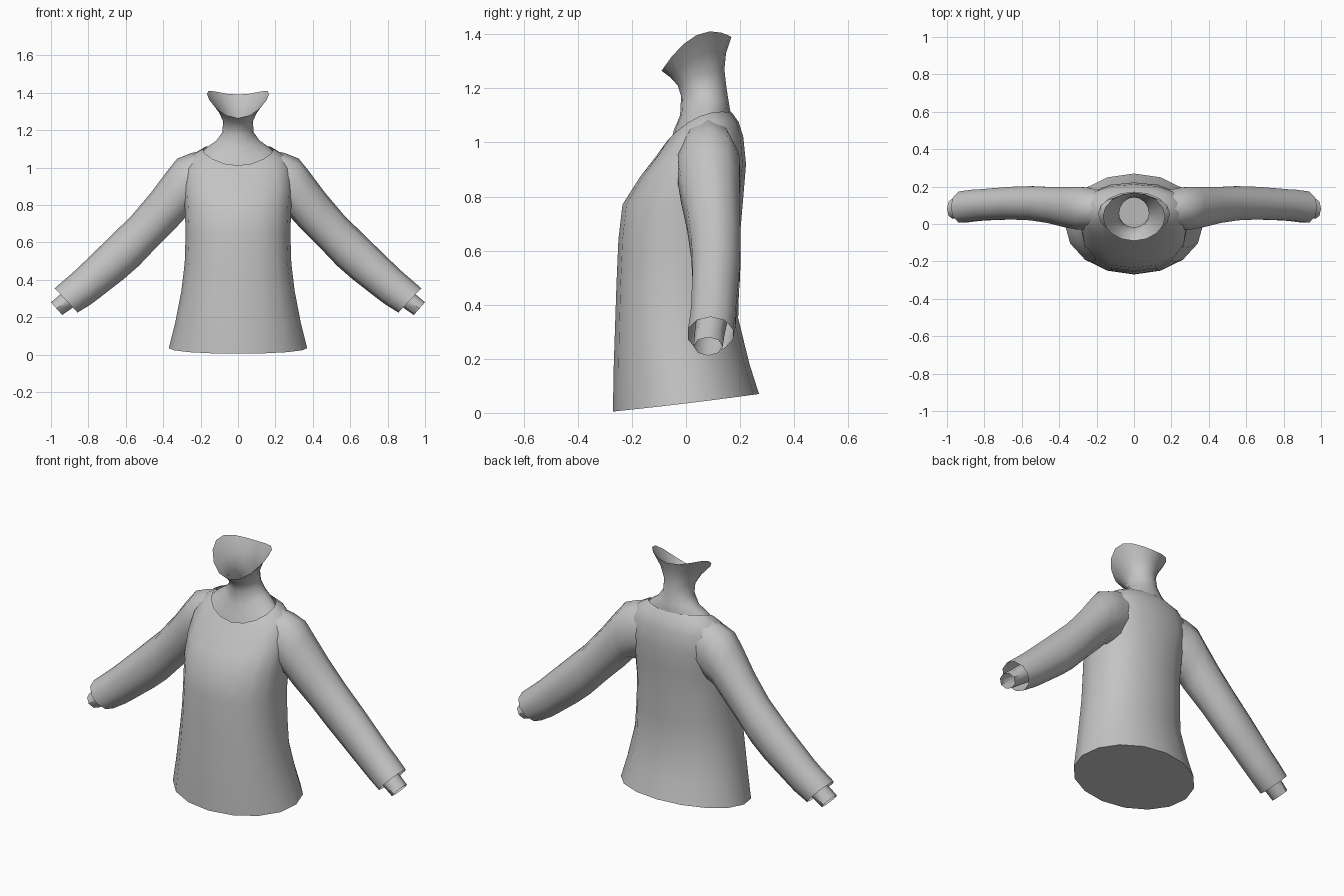
import bpy, bmesh, math

cloth = bpy.data.materials.new("plain_grey")
cloth.diffuse_color = (0.55, 0.55, 0.55, 1)


def loft(name, rings, cap_start=False, mirror=False, angle=50):
    """Skin a list of equal-length point rings."""
    bm = bmesh.new()
    loops = [[bm.verts.new(p) for p in ring] for ring in rings]
    n = len(loops[0])
    for a, b in zip(loops, loops[1:]):
        for i in range(n):
            j = (i + 1) % n
            bm.faces.new((a[i], a[j], b[j], b[i]))
    if cap_start:
        bm.faces.new(loops[0][::-1])
    bmesh.ops.recalc_face_normals(bm, faces=bm.faces)
    me = bpy.data.meshes.new(name)
    bm.to_mesh(me)
    bm.free()
    ob = bpy.data.objects.new(name, me)
    bpy.context.collection.objects.link(ob)
    me.materials.append(cloth)
    if mirror:
        ob.modifiers.new("mirror", "MIRROR").use_mirror_merge = False
    bpy.ops.object.select_all(action="DESELECT")
    ob.select_set(True)
    bpy.context.view_layer.objects.active = ob
    bpy.ops.object.shade_smooth_by_angle(angle=math.radians(angle))
    return ob


def body_ring(zf, zs, zb, w, yf, yb, n=16, power=2.0):
    """Level-ish ring: heights at front, side and back; half width; y range."""
    pts = []
    for i in range(n):
        a = 2 * math.pi * i / n
        c, s = math.cos(a), math.sin(a)
        x = math.copysign(abs(s) ** (2 / power), s)
        t = -math.copysign(abs(c) ** (2 / power), c)
        z = zs + (zb - zf) / 2 * t + ((zf + zb) / 2 - zs) * t * t
        pts.append((w * x, (yf + yb) / 2 + (yb - yf) / 2 * t, z))
    return pts


def arm_ring(ux, uz, lx, lz, y0, y1, n=10):
    """Ring across the arm: upper point, lower point and y range."""
    pts = []
    for i in range(n):
        a = 2 * math.pi * i / n
        c, s = math.cos(a) / 2, math.sin(a) / 2
        pts.append(((ux + lx) / 2 + (ux - lx) * c, (y0 + y1) / 2 + (y1 - y0) * s,
                    (uz + lz) / 2 + (uz - lz) * c))
    return pts


# Shirt body, from hem to collar
shirt = [
    (0.005, 0.035, 0.07, 0.37, -0.27, 0.27, 2.0),
    (0.15, 0.165, 0.18, 0.337, -0.268, 0.235, 2.1),
    (0.33, 0.34, 0.35, 0.303, -0.262, 0.193, 2.2),
    (0.48, 0.49, 0.50, 0.285, -0.257, 0.197, 2.3),
    (0.64, 0.65, 0.66, 0.28, -0.25, 0.20, 2.3),
    (0.77, 0.79, 0.80, 0.285, -0.235, 0.212, 2.3),
    (0.87, 0.91, 0.92, 0.29, -0.172, 0.222, 2.4),
    (0.95, 1.01, 1.02, 0.28, -0.11, 0.212, 2.4),
    (0.985, 1.07, 1.075, 0.24, -0.085, 0.195, 2.2),
    (1.012, 1.098, 1.11, 0.19, -0.065, 0.17, 2.0),
]
loft("shirt_body", [body_ring(*r[:6], power=r[6]) for r in shirt], cap_start=True)

# Sleeves, from shoulder to cuff
sleeve = [
    (0.17, 1.095, 0.20, 0.78, -0.02, 0.185),
    (0.25, 1.078, 0.24, 0.75, -0.035, 0.20),
    (0.325, 1.048, 0.28, 0.735, -0.035, 0.205),
    (0.38, 0.98, 0.33, 0.68, -0.025, 0.203),
    (0.47, 0.86, 0.44, 0.57, 0.0, 0.203),
    (0.57, 0.742, 0.53, 0.475, 0.015, 0.207),
    (0.70, 0.615, 0.61, 0.405, 0.02, 0.203),
    (0.865, 0.455, 0.745, 0.30, 0.015, 0.19),
    (0.905, 0.42, 0.785, 0.27, 0.012, 0.188),
    (0.98, 0.355, 0.858, 0.225, 0.003, 0.178),
]
loft("sleeve", [arm_ring(*r) for r in sleeve], mirror=True)

# Wrists inside the cuffs
wrist = [
    (0.85, 0.41, 0.77, 0.325, 0.04, 0.16),
    (0.95, 0.322, 0.885, 0.25, 0.03, 0.142),
    (1.0, 0.28, 0.94, 0.212, 0.028, 0.136),
]
loft("wrist", [arm_ring(*r, n=8) for r in wrist], mirror=True)

# Neck, from under the collar to the open jaw line
neck = [
    (0.985, 1.075, 1.06, 0.20, -0.06, 0.16),
    (1.045, 1.11, 1.11, 0.165, -0.045, 0.165),
    (1.10, 1.145, 1.15, 0.115, -0.022, 0.158),
    (1.17, 1.19, 1.20, 0.083, -0.018, 0.15),
    (1.21, 1.25, 1.27, 0.08, -0.03, 0.142),
    (1.24, 1.32, 1.33, 0.112, -0.057, 0.148),
    (1.265, 1.397, 1.39, 0.167, -0.09, 0.168),
]
loft("neck", [body_ring(*r) for r in neck], angle=60)
